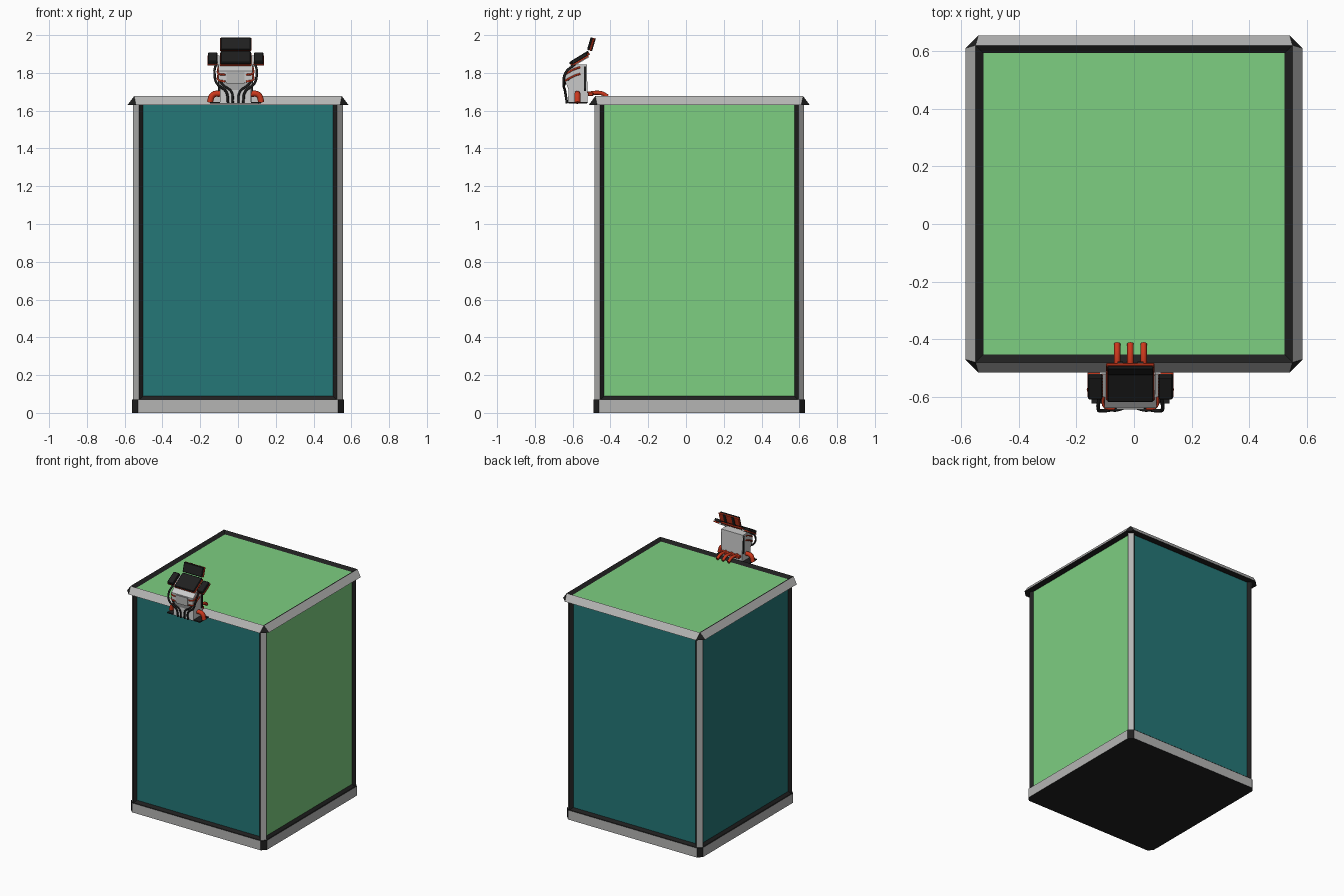
import bpy, bmesh, math
from mathutils import Vector, Matrix

cube = bpy.data.objects.get("Cube")
if cube:
    bpy.data.objects.remove(cube, do_unlink=True)


def material(name, rgb):
    m = bpy.data.materials.new(name)
    m.use_nodes = True
    m.diffuse_color = (*rgb, 1)
    m.node_tree.nodes["Principled BSDF"].inputs["Base Color"].default_value = (*rgb, 1)
    return m


GREY = material("trim_grey", (0.46, 0.46, 0.455))
PALE = material("pale_grey", (0.6, 0.6, 0.6))
BLACK = material("black", (0.014, 0.014, 0.014))
TEAL = material("teal", (0.018, 0.185, 0.185))
GREEN = material("green", (0.205, 0.62, 0.22))
ORANGE = material("orange_red", (0.6, 0.04, 0.012))

CY = 0.07      # cabinet centre in y
CX = -0.0125   # gadget centre in x


def add(name, mesh, *mats):
    for m in mats:
        mesh.materials.append(m)
    ob = bpy.data.objects.new(name, mesh)
    bpy.context.collection.objects.link(ob)
    return ob


def finish(name, bm, *mats):
    mesh = bpy.data.meshes.new(name)
    bm.to_mesh(mesh)
    bm.free()
    return add(name, mesh, *mats)


def octagon_prism(rings):
    """Closed prism of chamfered squares, each given as (half, chamfer, z)."""
    bm = bmesh.new()
    loops = []
    for h, c, z in rings:
        k = h - c
        quarter = [Vector((h, -k, z)), Vector((h, k, z))]
        pts = [Matrix.Rotation(i * math.pi / 2, 3, 'Z') @ p for i in range(4) for p in quarter]
        loops.append([bm.verts.new(p + Vector((0, CY, 0))) for p in pts])
    for a, b in zip(loops, loops[1:]):
        for i in range(8):
            j = (i + 1) % 8
            bm.faces.new((a[i], a[j], b[j], b[i]))
    bm.faces.new(loops[0][::-1])
    bm.faces.new(loops[-1])
    bmesh.ops.remove_doubles(bm, verts=bm.verts, dist=0.0005)
    bmesh.ops.recalc_face_normals(bm, faces=bm.faces)
    bm.normal_update()
    return bm


def is_corner(f):
    n = f.normal
    return abs(n.x) > 0.3 and abs(n.y) > 0.3


# Cabinet body: grey chamfered posts, black frames, recessed panels
bm = octagon_prism([(0.555, 0.03, 0.067), (0.555, 0.03, 1.65)])
sides = []
for f in bm.faces:
    f.material_index = 0 if is_corner(f) else 1
    if not is_corner(f) and abs(f.normal.z) < 0.5:
        sides.append(f)
bmesh.ops.inset_individual(bm, faces=sides, thickness=0.03, depth=-0.018)
for f in sides:
    f.material_index = 3 if f.normal.x > 0.9 else 2
finish("cabinet_body", bm, GREY, BLACK, TEAL, GREEN)

# Base trim: grey sides, black corners and underside
bm = octagon_prism([(0.56, 0.03, 0), (0.56, 0.03, 0.07)])
for f in bm.faces:
    f.material_index = 1 if is_corner(f) or abs(f.normal.z) > 0.9 else 0
finish("base_trim", bm, GREY, BLACK)

# Top rim: sloping sides, black corner facets, recessed lid panel
bm = octagon_prism([(0.585, 0.045, 1.63), (0.55, 0, 1.677)])
for f in bm.faces:
    f.material_index = 1 if is_corner(f) or abs(f.normal.z) > 0.9 else 0
lid = [f for f in bm.faces if f.normal.z > 0.95]
bmesh.ops.inset_individual(bm, faces=lid, thickness=0.038, depth=-0.018)
for f in lid:
    f.material_index = 2
finish("top_rim", bm, GREY, BLACK, GREEN)


def box(name, centre, size, mat, tilt=0, bevel=0.0):
    bm = bmesh.new()
    bmesh.ops.create_cube(bm, size=1, matrix=Matrix.Diagonal((*size, 1)))
    if bevel:
        bmesh.ops.bevel(bm, geom=bm.edges[:], offset=bevel, segments=1, affect='EDGES')
    bm.transform(Matrix.Translation(centre) @ Matrix.Rotation(tilt, 4, 'X'))
    return finish(name, bm, mat)


def slab(name, x, width, p, q, lift, thick, mat, bevel=0.0):
    """Plate between two (y, z) points, lifted along its front normal."""
    d = Vector((0, q[0] - p[0], q[1] - p[1]))
    tilt = -math.atan2(d.y, d.z)
    normal = Vector((0, -math.cos(tilt), -math.sin(tilt)))
    mid = Vector((x, (p[0] + q[0]) / 2, (p[1] + q[1]) / 2)) + normal * lift
    return box(name, mid, (width, thick, d.length), mat, tilt, bevel)


def tube(name, points, radius, mat):
    cu = bpy.data.curves.new(name, 'CURVE')
    cu.dimensions = '3D'
    cu.bevel_depth = radius
    cu.bevel_resolution = 2
    cu.resolution_u = 5
    cu.use_fill_caps = True
    sp = cu.splines.new('BEZIER')
    sp.bezier_points.add(len(points) - 1)
    for bp, co in zip(sp.bezier_points, points):
        bp.co = co
        bp.handle_left_type = bp.handle_right_type = 'AUTO'
    temp = bpy.data.objects.new(name, cu)
    mesh = bpy.data.meshes.new_from_object(temp)
    bpy.data.objects.remove(temp)
    mesh.materials.clear()
    ob = add(name, mesh, mat)
    for poly in mesh.polygons:
        poly.use_smooth = True
    return ob


# Gadget torso: side profile (y, z) extruded across x, narrower at the foot
profile = [(-0.625, 1.64), (-0.52, 1.64), (-0.525, 1.845), (-0.6, 1.845),
           (-0.638, 1.81), (-0.638, 1.755), (-0.622, 1.71)]
bm = bmesh.new()
ends = []
for s in (-1, 1):
    ends.append([bm.verts.new((CX + s * (0.082 if z < 1.72 else 0.09), y, z)) for y, z in profile])
for i in range(len(profile)):
    j = (i + 1) % len(profile)
    bm.faces.new((ends[0][i], ends[0][j], ends[1][j], ends[1][i]))
bm.faces.new(ends[0])
bm.faces.new(ends[1])
bmesh.ops.recalc_face_normals(bm, faces=bm.faces)
finish("gadget_torso", bm, PALE)

box("chest_plate", (CX, -0.64, 1.775), (0.095, 0.009, 0.06), GREY)
box("foot_plate", (CX, -0.573, 1.641), (0.27, 0.1, 0.008), BLACK)
box("rear_bar", (CX, -0.505, 1.687), (0.16, 0.03, 0.02), ORANGE, bevel=0.004)

# Folding head: black screens on orange backings
low, mid, top = (-0.612, 1.842), (-0.512, 1.905), (-0.49, 1.985)
for name, p, q in (("lower_screen", low, mid), ("upper_screen", (-0.51, 1.918), top)):
    slab(name, CX, 0.16, p, q, 0.008, 0.014, BLACK, 0.004)
    slab(name + "_backing", CX, 0.168, p, q, -0.003, 0.012, ORANGE, 0.003)
for s in (-1, 1):
    slab("back_stripe", CX + s * 0.035, 0.02, (-0.51, 1.918), top, -0.01, 0.006, BLACK)

# Paired parts on both sides of the gadget
for s, side in ((-1, "right"), (1, "left")):
    x = CX + s * 0.122
    p, q = (-0.6, 1.845), (-0.52, 1.893)
    slab(side + "_pod", x, 0.05, p, q, 0.009, 0.022, BLACK, 0.004)
    slab(side + "_pod_backing", x, 0.054, p, q, -0.004, 0.008, ORANGE)
    slab(side + "_pod_arm", CX + s * 0.095, 0.02, p, q, -0.006, 0.012, PALE)
    # orange leg, bent outward and down
    tube(side + "_leg", [(CX + s * v, -0.575, z) for v, z in
                         ((0.08, 1.69), (0.12, 1.684), (0.137, 1.642))], 0.016, ORANGE)
    # black cables across the front
    tube(side + "_outer_cable", [(CX + s * v, y, z) for v, y, z in
         ((0.105, -0.59, 1.845), (0.112, -0.638, 1.8), (0.1, -0.648, 1.745),
          (0.05, -0.64, 1.7), (0.04, -0.63, 1.64))], 0.0065, BLACK)
    tube(side + "_inner_cable", [(CX + s * v, y, z) for v, y, z in
         ((0.09, -0.62, 1.77), (0.065, -0.645, 1.735), (0.022, -0.638, 1.7),
          (0.015, -0.632, 1.64))], 0.006, BLACK)
    # orange wires wrapping the flanks
    for z in (1.755, 1.79):
        tube(side + "_wire", [(CX + s * v, y, z + dz) for v, y, dz in
             ((0.055, -0.641, 0), (0.088, -0.636, 0.005), (0.093, -0.59, 0.03),
              (0.09, -0.56, 0.04))], 0.005, ORANGE)
    box(side + "_flank_trim", (CX + s * 0.088, -0.535, 1.77), (0.01, 0.012, 0.13), BLACK)

# Rear fingers resting on the lid
for i in (-1, 0, 1):
    x = CX + i * 0.046
    tube("rear_finger", [(x, -0.52, 1.69), (x, -0.45, 1.693), (x, -0.415, 1.675)], 0.011, ORANGE)
